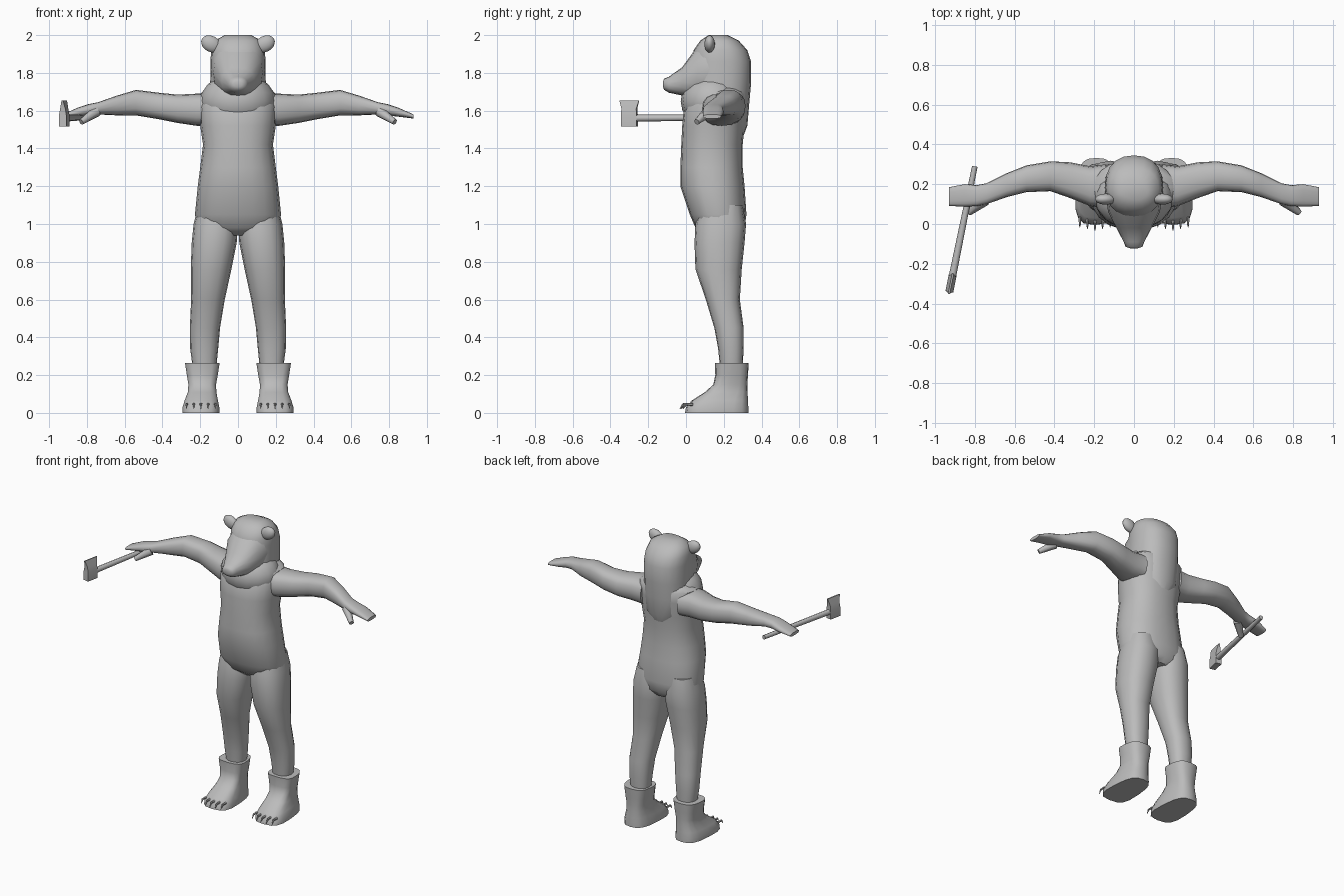
import bpy, bmesh, math
from mathutils import Vector, Matrix

cube = bpy.data.objects.get("Cube")
if cube:
    bpy.data.objects.remove(cube, do_unlink=True)

GREY = (0.5, 0.5, 0.5, 1.0)
clay = bpy.data.materials.new("plain grey")
clay.use_nodes = True
clay.diffuse_color = GREY
clay.node_tree.nodes["Principled BSDF"].inputs["Base Color"].default_value = GREY
clay.node_tree.nodes["Principled BSDF"].inputs["Roughness"].default_value = 0.8


def finish(name, bm, angle=50):
    """Turn a bmesh into a shaded object with the shared material."""
    bmesh.ops.recalc_face_normals(bm, faces=bm.faces)
    mesh = bpy.data.meshes.new(name)
    bm.to_mesh(mesh)
    bm.free()
    mesh.materials.append(clay)
    obj = bpy.data.objects.new(name, mesh)
    bpy.context.collection.objects.link(obj)
    bpy.ops.object.select_all(action="DESELECT")
    obj.select_set(True)
    bpy.context.view_layer.objects.active = obj
    bpy.ops.object.shade_smooth_by_angle(angle=math.radians(angle))
    return obj


def soft(value, power):
    return math.copysign(abs(value) ** (2 / power), value)


def loft(name, axis, rings, side=1, count=16, power=2.3, taper=0, angle=50):
    """Skin rounded sections; each ring is (position, low a, high a, low b, high b)."""
    bm = bmesh.new()
    loops = []
    for pos, a0, a1, b0, b1 in rings:
        loop = []
        for i in range(count):
            turn = math.tau * i / count
            u, v = soft(math.cos(turn), power), soft(math.sin(turn), power)
            a = (a0 + a1) / 2 + (a1 - a0) / 2 * u * (1 - taper * v)
            b = (b0 + b1) / 2 + (b1 - b0) / 2 * v
            x, y, z = {"x": (pos, a, b), "y": (a, pos, b), "z": (a, b, pos)}[axis]
            loop.append(bm.verts.new((x * side, y, z)))
        loops.append(loop)
    for low, high in zip(loops, loops[1:]):
        for i in range(count):
            j = (i + 1) % count
            bm.faces.new((low[i], low[j], high[j], high[i]))
    bm.faces.new(loops[0])
    bm.faces.new(loops[-1])
    return finish(name, bm, angle)


def ellipsoid(name, centre, radii, tilt=0):
    bm = bmesh.new()
    bmesh.ops.create_uvsphere(bm, u_segments=16, v_segments=10, radius=1)
    bm.transform(Matrix.Translation(centre) @ Matrix.Rotation(tilt, 4, "Y")
                 @ Matrix.Diagonal((*radii, 1)))
    return finish(name, bm)


def rod(name, start, end, r1, r2, sides=8):
    """Tapered bar between two points."""
    start, end = Vector(start), Vector(end)
    bm = bmesh.new()
    bmesh.ops.create_cone(bm, cap_ends=True, segments=sides, radius1=r1, radius2=r2,
                          depth=(end - start).length)
    turn = (end - start).to_track_quat("Z", "Y").to_matrix().to_4x4()
    bm.transform(Matrix.Translation((start + end) / 2) @ turn)
    return finish(name, bm)


def tube(name, axis, rows, **options):
    """Loft for parts centred on x = 0: rows of (position, half width, low, high)."""
    return loft(name, axis, [(p, -w, w, lo, hi) for p, w, lo, hi in rows], **options)


# Torso with a soft belly and square shoulders
tube("torso", "z", [
    (0.94, 0.13, 0.10, 0.28), (0.98, 0.21, 0.05, 0.31), (1.05, 0.228, 0.02, 0.32),
    (1.2, 0.213, -0.03, 0.31), (1.3, 0.2, -0.03, 0.3), (1.42, 0.185, -0.025, 0.3),
    (1.52, 0.2, -0.02, 0.31), (1.62, 0.205, -0.01, 0.32), (1.69, 0.2, 0.04, 0.32),
    (1.72, 0.15, 0.08, 0.3)], count=20)
ellipsoid("chest_bib", (0, 0.14, 1.65), (0.2, 0.168, 0.15))

# Hooded head: skull with a lobe down the back, then the snout
tube("skull", "z", [
    (1.43, 0.05, 0.15, 0.29), (1.52, 0.13, 0.1, 0.325), (1.64, 0.15, 0.02, 0.335),
    (1.75, 0.147, 0.02, 0.345), (1.86, 0.146, 0.03, 0.345), (1.92, 0.142, 0.04, 0.325),
    (1.97, 0.125, 0.075, 0.28), (2.0, 0.07, 0.12, 0.22)], count=20)
tube("snout", "y", [
    (0.13, 0.14, 1.65, 1.985), (0.06, 0.13, 1.66, 1.94), (-0.02, 0.088, 1.68, 1.83),
    (-0.09, 0.052, 1.695, 1.78), (-0.115, 0.042, 1.71, 1.77),
    (-0.122, 0.02, 1.725, 1.755)])

for side, label in ((1, "left"), (-1, "right")):
    # Rounded ear
    ellipsoid(label + "_ear", (side * 0.142, 0.125, 1.953), (0.056, 0.028, 0.042),
              side * -0.5)

    # Arm bending forward to the wrist, running into a flat hand
    loft(label + "_arm", "x", [
        (0.14, 0.08, 0.3, 1.52, 1.69), (0.22, 0.09, 0.29, 1.52, 1.69),
        (0.32, 0.13, 0.31, 1.535, 1.685), (0.42, 0.165, 0.315, 1.555, 1.695),
        (0.54, 0.16, 0.295, 1.575, 1.71), (0.64, 0.135, 0.255, 1.575, 1.68),
        (0.74, 0.1, 0.205, 1.58, 1.645), (0.79, 0.09, 0.195, 1.575, 1.635),
        (0.85, 0.088, 0.2, 1.568, 1.615), (0.93, 0.09, 0.185, 1.558, 1.58)],
        side, power=2.6)
    rod(label + "_thumb", (side * 0.75, 0.12, 1.595), (side * 0.83, 0.057, 1.54),
        0.03, 0.016)

    # Leg from hip to ankle
    loft(label + "_leg", "z", [
        (0.24, 0.115, 0.24, 0.18, 0.3), (0.34, 0.105, 0.253, 0.17, 0.305),
        (0.45, 0.095, 0.255, 0.15, 0.305), (0.6, 0.07, 0.248, 0.105, 0.285),
        (0.76, 0.035, 0.25, 0.05, 0.295), (0.9, 0.007, 0.245, 0.045, 0.31),
        (1.0, 0.0, 0.235, 0.05, 0.318), (1.1, 0.03, 0.21, 0.08, 0.3)], side)

    # Furry boot, wider at the toes, with an open-looking square cuff
    loft(label + "_boot", "z", [
        (0, 0.1, 0.293, -0.005, 0.33), (0.03, 0.1, 0.293, 0.0, 0.33),
        (0.065, 0.107, 0.282, 0.03, 0.328), (0.11, 0.115, 0.265, 0.1, 0.326),
        (0.15, 0.117, 0.262, 0.145, 0.325), (0.2, 0.108, 0.27, 0.155, 0.328),
        (0.265, 0.098, 0.28, 0.153, 0.332)], side, power=3, taper=0.12, angle=40)

    # Curved claws along the toes
    for i in range(5):
        x = side * (0.12 + 0.038 * i)
        y = -0.005 + 0.008 * abs(i - 2)
        rod(label + "_claw", (x, y + 0.025, 0.045), (x, y - 0.012, 0.045), 0.008, 0.006, 6)
        rod(label + "_claw_tip", (x, y - 0.01, 0.046), (x, y - 0.028, 0.02), 0.006, 0.001, 6)

# Axe held in the right hand
butt, top = Vector((-0.8, 0.29, 1.565)), Vector((-0.922, -0.31, 1.56))
rod("axe_handle", butt, top, 0.014, 0.019)

# Axe head with its edge upward, flaring from a thick poll
bm = bmesh.new()
loops = []
for z, half, thick in ((1.515, 0.042, 0.02), (1.575, 0.042, 0.02),
                       (1.61, 0.04, 0.014), (1.655, 0.053, 0.004)):
    corners = ((-thick, -half), (thick, -half), (thick, half), (-thick, half))
    loops.append([bm.verts.new((x, y, z)) for x, y in corners])
for low, high in zip(loops, loops[1:]):
    for i in range(4):
        j = (i + 1) % 4
        bm.faces.new((low[i], low[j], high[j], high[i]))
bm.faces.new(loops[0])
bm.faces.new(loops[-1])
heading = math.atan2(top.x - butt.x, butt.y - top.y)
bm.transform(Matrix.Translation((-0.92, -0.3, 0)) @ Matrix.Rotation(heading, 4, "Z"))
finish("axe_head", bm, 30)
